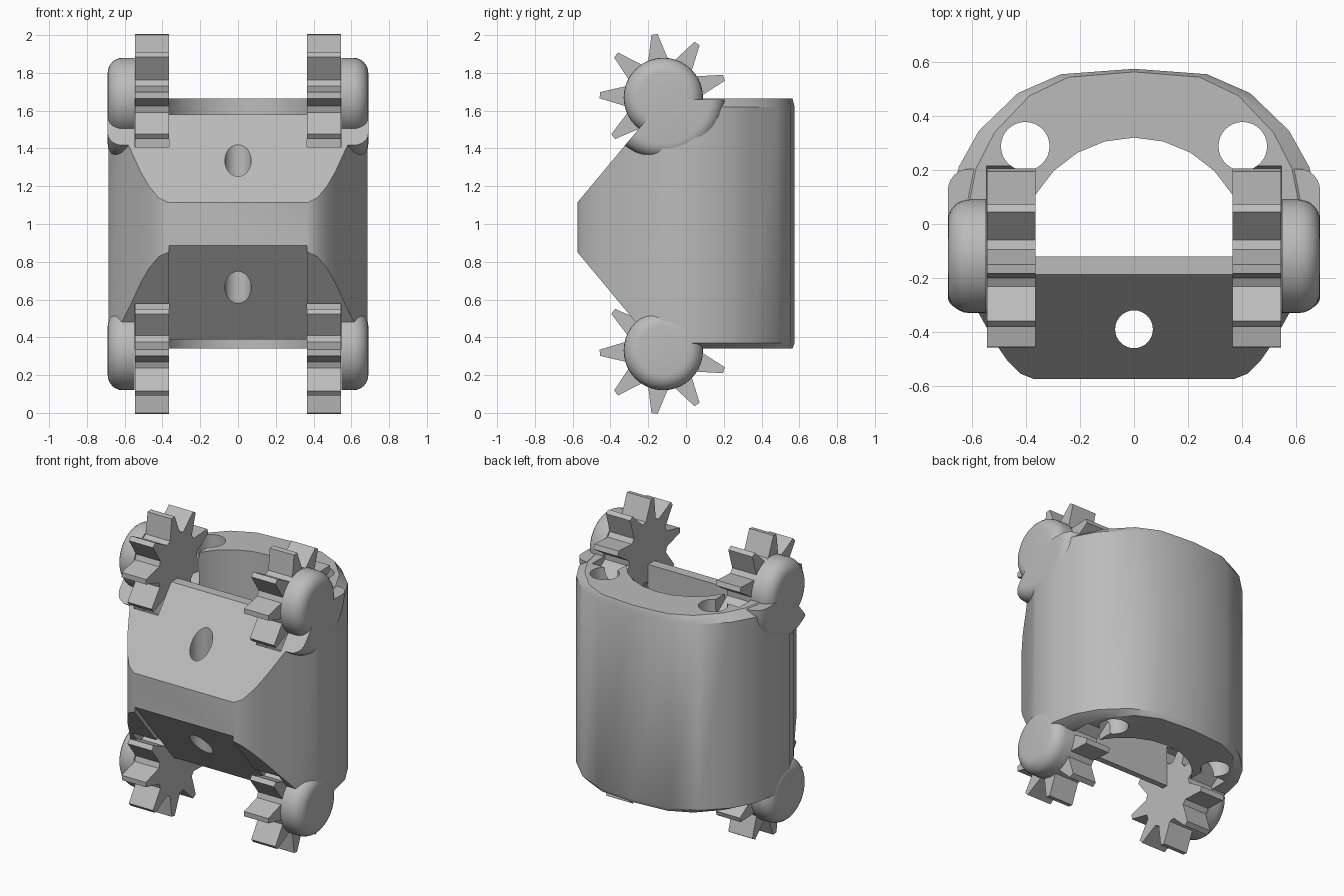
import bpy, bmesh, math

if "Cube" in bpy.data.objects:
    bpy.data.objects.remove(bpy.data.objects["Cube"], do_unlink=True)

grey = bpy.data.materials.new("plain grey")
grey.use_nodes = True
colour = (0.5, 0.5, 0.5, 1)
grey.diffuse_color = colour
grey.node_tree.nodes["Principled BSDF"].inputs["Base Color"].default_value = colour


def loft(name, rings):
    """Closed solid through matching rings of points."""
    bm = bmesh.new()
    loops = [[bm.verts.new(p) for p in ring] for ring in rings]
    n = len(loops[0])
    for low, high in zip(loops, loops[1:]):
        for i in range(n):
            j = (i + 1) % n
            bm.faces.new((low[i], low[j], high[j], high[i]))
    bm.faces.new(loops[0][::-1])
    bm.faces.new(loops[-1])
    bmesh.ops.recalc_face_normals(bm, faces=bm.faces)
    mesh = bpy.data.meshes.new(name)
    bm.to_mesh(mesh)
    bm.free()
    mesh.materials.append(grey)
    obj = bpy.data.objects.new(name, mesh)
    bpy.context.collection.objects.link(obj)
    return obj


def along_x(name, pts, x0, x1):
    return loft(name, [[(x, y, z) for y, z in pts] for x in (x0, x1)])


def along_z(name, pts, z0, z1):
    return loft(name, [[(x, y, z) for x, y in pts] for z in (z0, z1)])


def circle(cx, cy, r, n=32):
    steps = [2 * math.pi * i / n for i in range(n)]
    return [(cx + r * math.cos(t), cy + r * math.sin(t)) for t in steps]


def apply_modifiers(obj):
    bpy.context.view_layer.update()
    graph = bpy.context.evaluated_depsgraph_get()
    mesh = bpy.data.meshes.new_from_object(obj.evaluated_get(graph))
    obj.modifiers.clear()
    obj.data = mesh


def carve(obj, cutters):
    for cutter in cutters:
        mod = obj.modifiers.new("cut", "BOOLEAN")
        mod.operation, mod.solver, mod.object = "DIFFERENCE", "EXACT", cutter
    apply_modifiers(obj)


def smooth(obj, angle=32):
    bpy.ops.object.select_all(action="DESELECT")
    obj.select_set(True)
    bpy.context.view_layer.objects.active = obj
    bpy.ops.object.shade_smooth_by_angle(angle=math.radians(angle))


WHEEL_Y, WHEEL_TOP, WHEEL_LOW = -0.12, 1.67, 0.33
GEAR_IN, GEAR_OUT, SIDE = 0.365, 0.545, 0.69

# Body outline: rounded back, flat front with soft corners
half = [(0.37, -0.575), (0.42, -0.555), (0.47, -0.505), (0.515, -0.44),
        (0.57, -0.34), (0.63, -0.24), (0.685, -0.125), (0.685, 0.05),
        (0.65, 0.21), (0.575, 0.345), (0.43, 0.485), (0.27, 0.555)]
plan = half + [(0, 0.575)] + [(-x, y) for x, y in reversed(half)]


def rim(x, y):
    return (x * 0.9, y * 0.98) if y > 0 else (x * 0.95, y)


body = loft("body", [[(*rim(x, y), 0.34) for x, y in plan],
                     [(x, y, 0.37) for x, y in plan],
                     [(x, y, 1.62) for x, y in plan],
                     [(*rim(x, y), 1.665) for x, y in plan]])

# Cutters: sloped front, central cavity, drilled holes, wheel pockets
slope_top = along_x("slope_top_cutter", [(-0.67, 1.0), (-0.07, 1.72), (-0.07, 2.2), (-0.67, 2.2)], -1, 1)
slope_low = along_x("slope_low_cutter", [(-0.67, 0.965), (-0.07, 0.245), (-0.67, -0.2)], -1, 1)
panel = along_x("panel_cutter", [(-0.67, 1.0), (-0.16, 0.388), (-0.08, 0.388), (-0.08, 0.1), (-0.67, 0.1)],
                -GEAR_IN, GEAR_IN)
lip = along_x("lip_cutter", [(-0.3, 1.58), (-0.08, 1.58), (-0.08, 1.8), (-0.3, 1.8)], -GEAR_IN, GEAR_IN)
arc = [(0.42 * math.cos(math.pi * i / 12), -0.1 + 0.42 * math.sin(math.pi * i / 12)) for i in range(13)]
cavity = along_z("cavity_cutter", arc + [(-0.42, -0.12), (0.42, -0.12)], 0, 2)
cutters = [slope_top, slope_low, panel, lip, cavity,
           along_z("front_hole_cutter", circle(0, -0.39, 0.07), 0, 2)]
for s in (-1, 1):
    cutters.append(along_z("back_hole_cutter", circle(s * 0.403, 0.288, 0.09), 0, 2))
    for z in (WHEEL_TOP, WHEEL_LOW):
        cutters.append(along_x("pocket_cutter", circle(WHEEL_Y, z, 0.335, 48),
                               s * GEAR_IN, s * (GEAR_OUT + 0.002)))
carve(body, cutters)
smooth(body)


def rounded_disc(name, s, z, r, bevel):
    """Disc on the side of the body with a rounded outer edge."""
    rings = [[(s * 0.548, y, h) for y, h in circle(WHEEL_Y, z, r, 40)]]
    for i in range(7):
        a = math.pi / 2 * i / 6
        x = SIDE - bevel + bevel * math.sin(a)
        rings.append([(s * x, y, h) for y, h in
                      circle(WHEEL_Y, z, r - bevel + bevel * math.cos(a), 40)])
    return loft(name, rings)


def gear_profile(z, flip):
    pts = []
    for i in range(9):
        mid = math.radians(98 + 40 * i)
        for r, d in ((0.205, -15), (0.337, -2.8), (0.337, 2.8), (0.205, 15)):
            a = mid + math.radians(d)
            pts.append((WHEEL_Y + r * math.cos(a), z + flip * r * math.sin(a)))
    return pts


# Toothed wheels, hub caps and the upper collars on both sides
flat_top = along_x("flat_top_cutter", [(-0.9, 1.66), (0.9, 1.66), (0.9, 2.3), (-0.9, 2.3)], -1, 1)
for s, side in ((1, "left"), (-1, "right")):
    collar = rounded_disc(side + "_collar", s, WHEEL_TOP, 0.325, 0.08)
    carve(collar, [slope_top, flat_top])
    smooth(collar)
    for z, flip, level in ((WHEEL_TOP, 1, "upper"), (WHEEL_LOW, -1, "lower")):
        along_x(f"{side}_{level}_gear", gear_profile(z, flip), s * GEAR_IN, s * GEAR_OUT)
        smooth(rounded_disc(f"{side}_{level}_hub_cap", s, z, 0.21, 0.08))

for cutter in cutters + [flat_top]:
    bpy.data.objects.remove(cutter, do_unlink=True)
